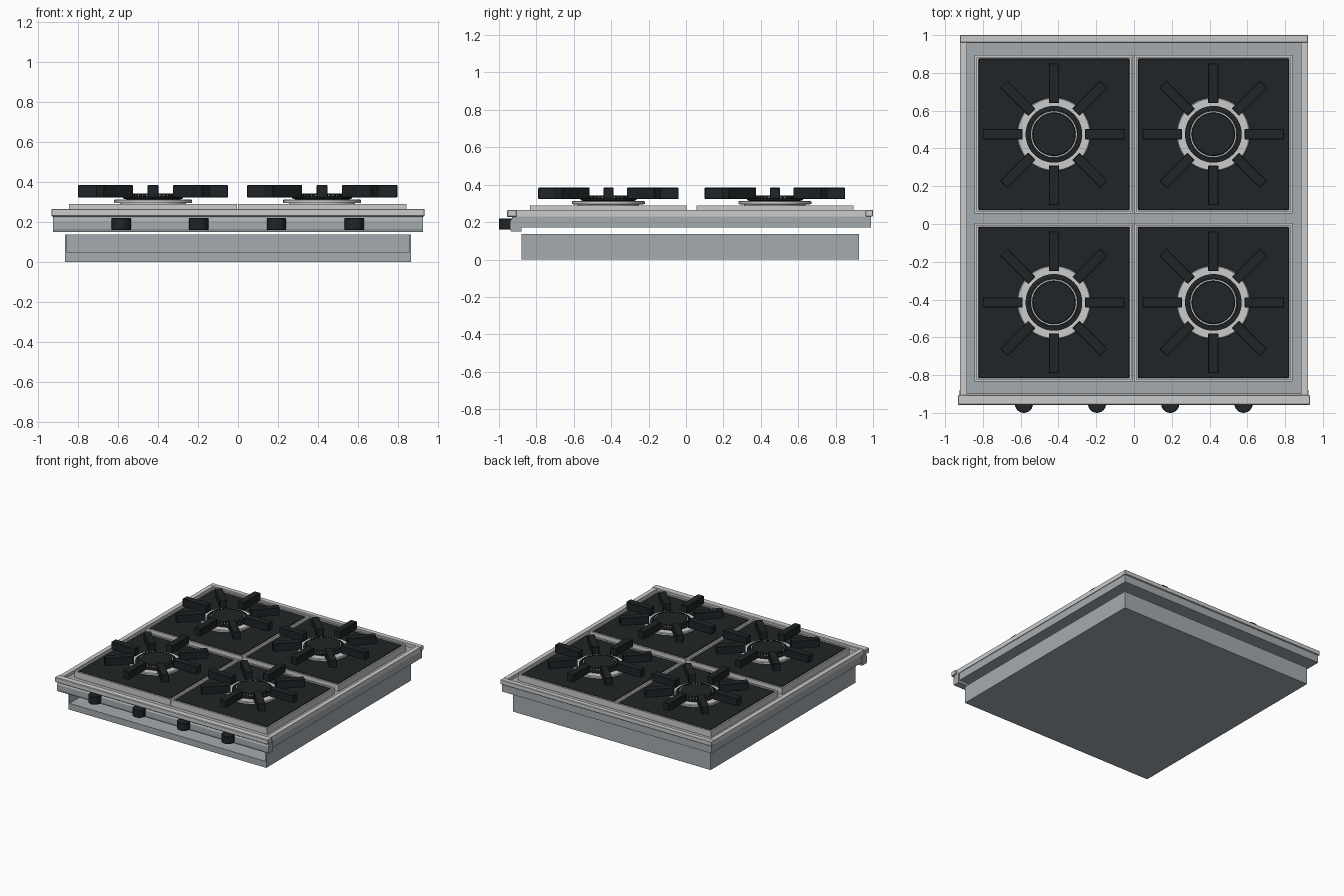
import bpy, bmesh, math
from mathutils import Matrix, Vector

if "Cube" in bpy.data.objects:
    bpy.data.objects.remove(bpy.data.objects["Cube"])


def material(name, rgb):
    m = bpy.data.materials.new(name)
    m.diffuse_color = (*rgb, 1)
    m.use_nodes = True
    m.node_tree.nodes["Principled BSDF"].inputs["Base Color"].default_value = m.diffuse_color
    return m


STEEL = material("brushed_steel", (0.37, 0.41, 0.43))
LIGHT = material("light_steel", (0.55, 0.58, 0.58))
BLACK = material("black_enamel", (0.014, 0.018, 0.02))


def finish(bm, name, mat, smooth=False):
    bmesh.ops.recalc_face_normals(bm, faces=bm.faces)
    me = bpy.data.meshes.new(name)
    bm.to_mesh(me)
    bm.free()
    me.materials.append(mat)
    ob = bpy.data.objects.new(name, me)
    bpy.context.collection.objects.link(ob)
    if smooth:
        bpy.context.view_layer.objects.active = ob
        ob.select_set(True)
        bpy.ops.object.shade_smooth_by_angle(angle=math.radians(35))
        ob.select_set(False)
    return ob


def add_box(bm, x, y, z, matrix=Matrix()):
    """Add a box given (min, max) ranges."""
    size = Vector((x[1] - x[0], y[1] - y[0], z[1] - z[0]))
    mid = Vector((sum(x) / 2, sum(y) / 2, sum(z) / 2))
    m = matrix @ Matrix.Translation(mid) @ Matrix.Diagonal((*size, 1))
    return bmesh.ops.create_cube(bm, size=1, matrix=m)["verts"]


def box(name, x, y, z, mat, bevel=0):
    bm = bmesh.new()
    add_box(bm, x, y, z)
    if bevel:
        bmesh.ops.bevel(bm, geom=bm.edges[:], offset=bevel, segments=1, affect='EDGES')
    return finish(bm, name, mat)


def tray(name, x, y, z, wall, depth, mat):
    """Box whose top is inset and sunk, leaving a raised rim."""
    bm = bmesh.new()
    add_box(bm, x, y, z)
    bm.normal_update()
    top = max(bm.faces, key=lambda f: f.calc_center_median().z)
    bmesh.ops.inset_region(bm, faces=[top], thickness=wall)
    sunk = bmesh.ops.extrude_face_region(bm, geom=[top])["geom"]
    bmesh.ops.translate(bm, vec=(0, 0, -depth), verts=[v for v in sunk if isinstance(v, bmesh.types.BMVert)])
    if top.is_valid:
        bmesh.ops.delete(bm, geom=[top], context='FACES')
    return finish(bm, name, mat)


def lathe(name, profile, loc, mat, n=48):
    """Revolve an (r, z) profile about the vertical axis."""
    bm = bmesh.new()
    rings = []
    for r, z in profile:
        if r == 0:
            rings.append([bm.verts.new((loc[0], loc[1], z))] * n)
        else:
            rings.append([bm.verts.new((loc[0] + r * math.cos(2 * math.pi * i / n),
                                        loc[1] + r * math.sin(2 * math.pi * i / n), z)) for i in range(n)])
    for a, b in zip(rings, rings[1:]):
        for i in range(n):
            j = (i + 1) % n
            bm.faces.new(list(dict.fromkeys((a[i], a[j], b[j], b[i]))))
    return finish(bm, name, mat, smooth=True)


# Lower base: floor, side walls and back wall, open at the front
box("base_floor", (-0.855, 0.855), (-0.88, 0.91), (0, 0.05), STEEL)
for side, s in (("left", -1), ("right", 1)):
    box(f"base_{side}_wall", sorted((s * 0.855, s * 0.863)), (-0.88, 0.91), (0, 0.137), STEEL)
box("base_back_wall", (-0.863, 0.863), (0.91, 0.925), (0, 0.137), STEEL)

# Cooktop body and raised rim
box("cooktop_body", (-0.915, 0.915), (-0.9, 0.99), (0.17, 0.24), STEEL)
for side, s in (("left", -1), ("right", 1)):
    box(f"{side}_rim", sorted((s * 0.885, s * 0.92)), (-0.905, 0.96), (0.23, 0.265), LIGHT)
box("back_rim", (-0.922, 0.922), (0.96, 1.0), (0.23, 0.265), LIGHT, 0.003)
box("front_rail", (-0.932, 0.932), (-0.957, -0.905), (0.228, 0.266), LIGHT, 0.004)

# Control panel with a stepped lower edge
bm = bmesh.new()
outline = [(-0.88, 0.15), (-0.935, 0.15), (-0.94, 0.165), (-0.94, 0.205), (-0.93, 0.22), (-0.93, 0.23), (-0.88, 0.23)]
face = bm.faces.new([bm.verts.new((-0.923, y, z)) for y, z in outline])
ext = bmesh.ops.extrude_face_region(bm, geom=[face])["geom"]
bmesh.ops.translate(bm, vec=(1.846, 0, 0), verts=[v for v in ext if isinstance(v, bmesh.types.BMVert)])
finish(bm, "control_panel", STEEL)

# Knobs: upright drums half sunk in the panel
for i, x in enumerate((-0.583, -0.196, 0.192, 0.58)):
    lathe(f"knob_{i + 1}", [(0, 0.16), (0.045, 0.16), (0.048, 0.163), (0.048, 0.217), (0.045, 0.22), (0, 0.22)],
          (x, -0.952), BLACK, 24)

# Four burner units
for row, cy in (("front", -0.415), ("back", 0.475)):
    for side, cx in (("left", -0.424), ("right", 0.42)):
        tag = f"{row}_{side}"
        tray(f"{tag}_pan", (cx - 0.42, cx + 0.42), (cy - 0.42, cy + 0.42), (0.235, 0.29), 0.018, 0.015, LIGHT)
        box(f"{tag}_hob_plate", (cx - 0.4, cx + 0.4), (cy - 0.4, cy + 0.4), (0.27, 0.287), BLACK, 0.003)
        # Burner base disc
        lathe(f"{tag}_burner_base", [(0, 0.28), (0.165, 0.28), (0.165, 0.294), (0.195, 0.296), (0.195, 0.309),
                                     (0.19, 0.313), (0, 0.313)], (cx, cy), LIGHT)
        # Black burner head, light crown ring and cap
        lathe(f"{tag}_burner_head", [(0, 0.31), (0.125, 0.31), (0.15, 0.318), (0.15, 0.326), (0.135, 0.329),
                                     (0, 0.329)], (cx, cy), BLACK)
        lathe(f"{tag}_crown_ring", [(0.112, 0.325), (0.123, 0.325), (0.123, 0.337), (0.112, 0.337)],
              (cx, cy), LIGHT)
        lathe(f"{tag}_burner_cap", [(0, 0.325), (0.115, 0.325), (0.115, 0.339), (0.111, 0.343), (0, 0.343)],
              (cx, cy), BLACK)
        # Flame teeth around the crown
        bm = bmesh.new()
        for k in range(36):
            m = Matrix.Translation((cx, cy, 0)) @ Matrix.Rotation(math.tau * k / 36, 4, 'Z')
            add_box(bm, (0.121, 0.13), (-0.006, 0.006), (0.325, 0.342), m)
        finish(bm, f"{tag}_flame_teeth", BLACK)
        # Eight radial pan-support arms
        bm = bmesh.new()
        for k in range(8):
            m = Matrix.Translation((cx, cy, 0)) @ Matrix.Rotation(math.tau * k / 8, 4, 'Z')
            add_box(bm, (0.165, 0.375), (-0.027, 0.027), (0.323, 0.384), m)
        bmesh.ops.bevel(bm, geom=bm.edges[:], offset=0.003, segments=1, affect='EDGES')
        finish(bm, f"{tag}_pan_support", BLACK)
